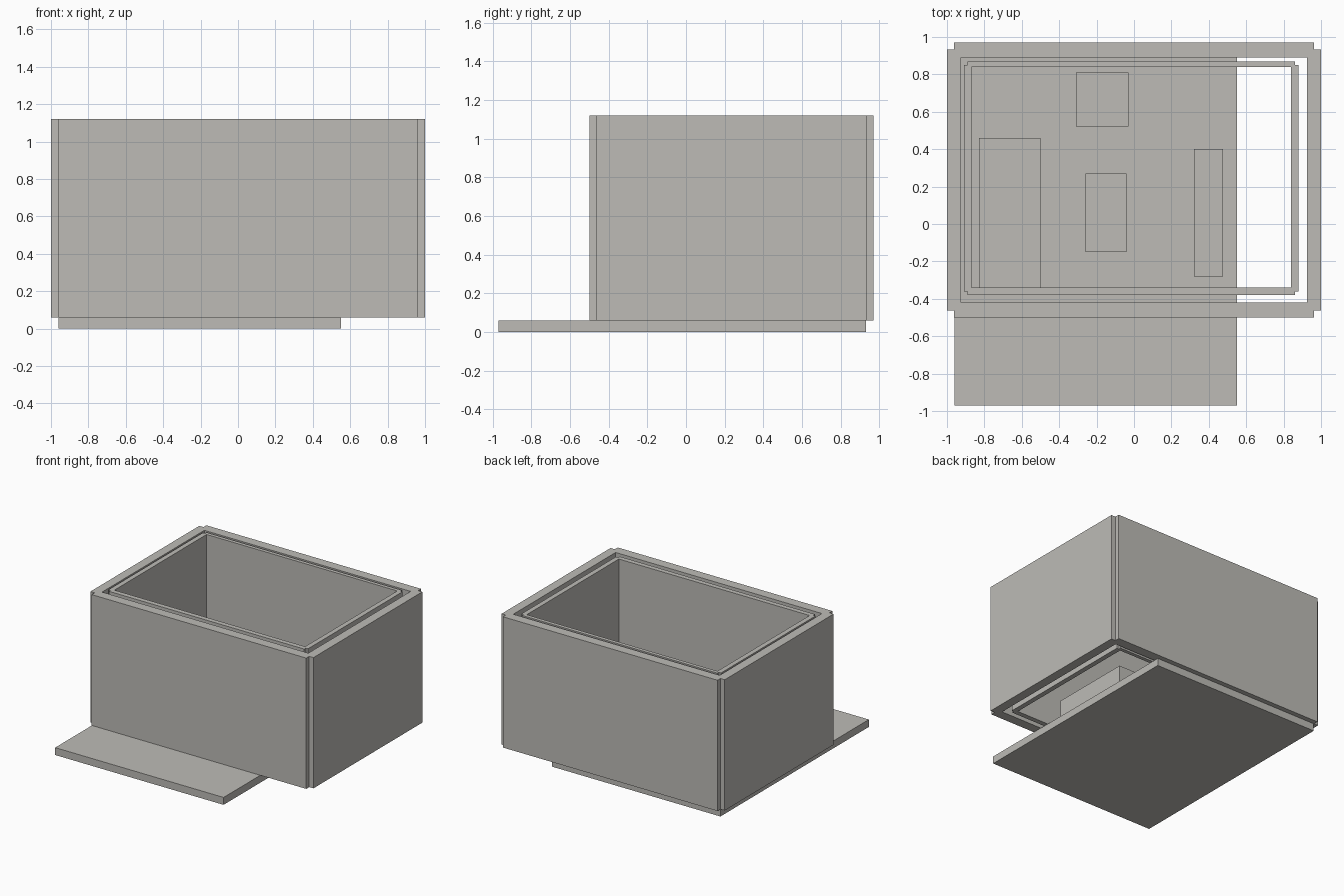
import bpy
import bmesh
from mathutils import Matrix

cube = bpy.data.objects.get("Cube")
if cube:
    bpy.data.objects.remove(cube, do_unlink=True)

FLOOR_TOP, WALL_TOP = 0.06, 1.12

grey = bpy.data.materials.new("warm_grey")
grey.use_nodes = True
grey.diffuse_color = (0.51, 0.50, 0.47, 1)
grey.node_tree.nodes["Principled BSDF"].inputs["Base Color"].default_value = grey.diffuse_color


def finish(name, bm):
    bmesh.ops.recalc_face_normals(bm, faces=bm.faces)
    mesh = bpy.data.meshes.new(name)
    bm.to_mesh(mesh)
    bm.free()
    mesh.materials.append(grey)
    bpy.context.collection.objects.link(bpy.data.objects.new(name, mesh))


def box(name, x0, x1, y0, y1, z0, z1):
    bm = bmesh.new()
    place = (Matrix.Translation(((x0 + x1) / 2, (y0 + y1) / 2, (z0 + z1) / 2))
             @ Matrix.Diagonal((x1 - x0, y1 - y0, z1 - z0, 1)))
    bmesh.ops.create_cube(bm, size=1, matrix=place)
    finish(name, bm)


def wall_ring(name, outer, inner, notch):
    """Four joined walls with a square notch at each outside corner."""
    bm = bmesh.new()
    corners = []
    # Corner order: front left, front right, back right, back left of the plan
    for i, j in ((0, 2), (1, 2), (1, 3), (0, 3)):
        x, y = outer[i], outer[j]
        nx = x + (notch if i == 0 else -notch)
        ny = y + (notch if j == 2 else -notch)
        points = [(x, ny), (nx, ny), (nx, y)]
        if (i == 0) != (j == 2):
            points.reverse()
        points.append((inner[i], inner[j]))
        corners.append([bm.verts.new((px, py, FLOOR_TOP)) for px, py in points])
    for k, (a, n, b, c) in enumerate(corners):
        a2, _, _, c2 = corners[(k + 1) % 4]
        for face in ((a, n, c), (n, b, c), (b, a2, c2, c)):
            bm.faces.new(face)
    # Raise the plan into walls
    up = bmesh.ops.extrude_face_region(bm, geom=list(bm.faces), use_keep_orig=True)
    top = [g for g in up["geom"] if isinstance(g, bmesh.types.BMVert)]
    bmesh.ops.translate(bm, verts=top, vec=(0, 0, WALL_TOP - FLOOR_TOP))
    finish(name, bm)


# Floor slab, reaching out past the front wall
box("floor_slab", -0.96, 0.55, -0.97, 0.93, 0, FLOOR_TOP)

# Outer and inner wall layers with a cavity between them
wall_ring("outer_walls", (-1, 1, -0.5, 0.97), (-0.925, 0.925, -0.42, 0.89), 0.038)
wall_ring("inner_walls", (-0.91, 0.88, -0.38, 0.87), (-0.87, 0.84, -0.34, 0.84), 0.02)

# Plain furniture blocks on the floor: plan and height
furniture = {
    "sofa_block": (-0.83, -0.5, -0.34, 0.46, 0.3),
    "table_block": (-0.26, -0.04, -0.15, 0.27, 0.2),
    "chair_block": (-0.31, -0.03, 0.52, 0.81, 0.3),
    "cabinet_block": (0.32, 0.475, -0.28, 0.4, 0.2),
}
for name, (x0, x1, y0, y1, height) in furniture.items():
    box(name, x0, x1, y0, y1, FLOOR_TOP, FLOOR_TOP + height)
